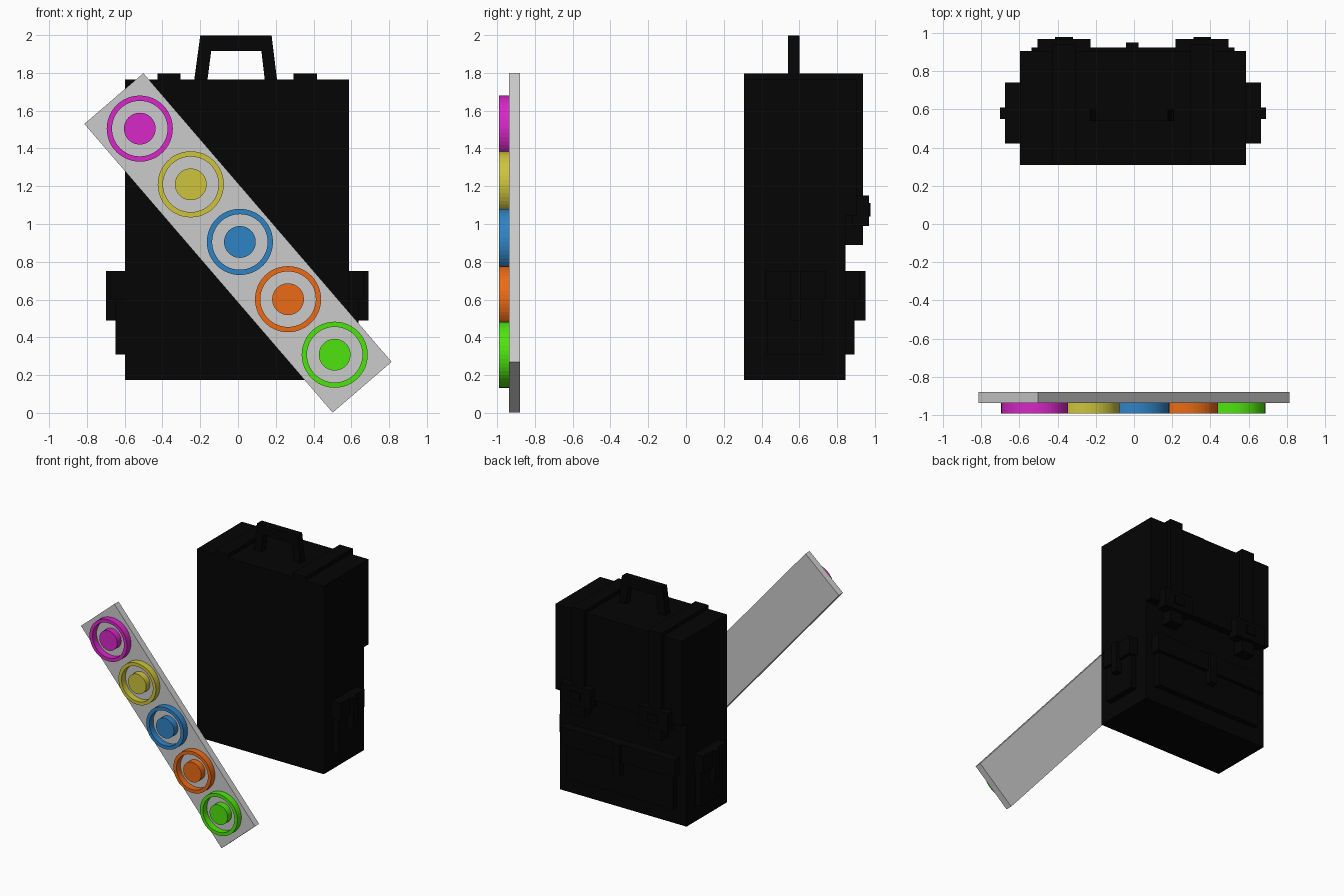
import bpy, bmesh, math
from mathutils import Vector

if "Cube" in bpy.data.objects:
    bpy.data.objects.remove(bpy.data.objects["Cube"])

CX = -0.005          # the backpack's own centre line
SIDES = 48


def lin(r, g, b):
    return tuple((c / 255) ** 2.2 for c in (r, g, b)) + (1.0,)


def material(name, rgb):
    m = bpy.data.materials.new(name)
    m.diffuse_color = lin(*rgb)
    m.use_nodes = True
    m.node_tree.nodes["Principled BSDF"].inputs["Base Color"].default_value = m.diffuse_color
    return m


def finish(name, bm, mat=None):
    bmesh.ops.recalc_face_normals(bm, faces=bm.faces)
    me = bpy.data.meshes.new(name)
    bm.to_mesh(me)
    bm.free()
    ob = bpy.data.objects.new(name, me)
    bpy.context.collection.objects.link(ob)
    if mat:
        me.materials.append(mat)
    return ob


def box(name, x, y, z, mat=None):
    """Box from (low, high) ranges on each axis."""
    bm = bmesh.new()
    bmesh.ops.create_cube(bm, size=1)
    for v in bm.verts:
        v.co = Vector([(r[0] + r[1]) / 2 + c * (r[1] - r[0])
                       for c, r in zip(v.co, (x, y, z))])
    return finish(name, bm, mat)


def prism(name, profile, y0, y1, mat=None):
    """Extrude an (x, z) outline along y."""
    bm = bmesh.new()
    face = bm.faces.new([bm.verts.new((x, y0, z)) for x, z in profile])
    ext = bmesh.ops.extrude_face_region(bm, geom=[face])
    for v in ext["geom"]:
        if isinstance(v, bmesh.types.BMVert):
            v.co.y = y1
    return finish(name, bm, mat)


def circle(cx, cz, r):
    return [(cx + r * math.cos(2 * math.pi * i / SIDES),
             cz + r * math.sin(2 * math.pi * i / SIDES)) for i in range(SIDES)]


def ring(name, cx, cz, r_out, r_in, y0, y1, mat):
    """Square-section ring around the y axis."""
    bm = bmesh.new()
    loops = [[bm.verts.new((x, y, z)) for x, z in circle(cx, cz, r)]
             for r, y in ((r_out, y0), (r_out, y1), (r_in, y1), (r_in, y0))]
    for a in range(4):
        p, q = loops[a], loops[(a + 1) % 4]
        for i in range(SIDES):
            j = (i + 1) % SIDES
            bm.faces.new((p[i], p[j], q[j], q[i]))
    return finish(name, bm, mat)


# Slanted board
board = box("board", (-1.008, 1.008), (-0.028, 0.028), (-0.206, 0.206))
board.location = (0, -0.908, 0.90)
board.rotation_euler = (0, math.radians(49.3), 0)

# Coloured badges: an outer ring and a centre disc each
badges = [("pink", -0.52, 1.505, (214, 43, 198)),
          ("yellow", -0.25, 1.21, (204, 194, 62)),
          ("blue", 0.01, 0.905, (50, 130, 195)),
          ("orange", 0.265, 0.602, (235, 107, 28)),
          ("green", 0.512, 0.308, (79, 228, 22))]
for name, x, z, rgb in badges:
    mat = material(name, rgb)
    ring(name + "_ring", x, z, 0.175, 0.147, -0.936, -0.99, mat)
    prism(name + "_disc", circle(x, z, 0.084), -0.936, -0.99, mat)

# Backpack body and front flap (the pack opens towards +y)
black = material("black", (13, 13, 13))
box("pack_body", (CX - 0.592, CX + 0.592), (0.308, 0.845), (0.175, 1.765), black)
box("pack_flap", (CX - 0.592, CX + 0.592), (0.845, 0.905), (1.045, 1.765), black)

# Carry handle
prism("handle", [(-0.232, 1.76), (-0.2, 1.997), (0.178, 1.997), (0.207, 1.76),
                 (0.142, 1.76), (0.124, 1.915), (-0.142, 1.915), (-0.162, 1.76)],
      0.54, 0.602, black)

# Back pocket with lid and clasp
box("back_pocket", (CX - 0.5, CX + 0.5), (0.84, 0.892), (0.31, 0.70), black)
box("back_pocket_lid", (CX - 0.53, CX + 0.53), (0.84, 0.922), (0.60, 0.75), black)
box("back_pocket_clasp", (CX - 0.036, CX + 0.028), (0.88, 0.95), (0.488, 0.75), black)

for s, side in ((-1, "left"), (1, "right")):
    def span(a, b):
        return tuple(sorted((CX + s * a, CX + s * b)))

    # Straps over the top and down the flap, with tail and buckle
    box(side + "_strap_top", span(0.3, 0.422), (0.308, 0.938), (1.76, 1.798), black)
    box(side + "_strap_drop", span(0.3, 0.422), (0.90, 0.938), (1.06, 1.765), black)
    box(side + "_strap_tail", span(0.3, 0.422), (0.84, 0.938), (0.89, 1.05), black)
    box(side + "_buckle", span(0.222, 0.5), (0.88, 0.968), (0.99, 1.152), black)
    box(side + "_buckle_bar", span(0.315, 0.407), (0.96, 0.978), (1.04, 1.11), black)

    # Side pocket with lid and clasp
    box(side + "_pocket", span(0.585, 0.643), (0.43, 0.725), (0.31, 0.70), black)
    box(side + "_pocket_lid", span(0.585, 0.67), (0.42, 0.74), (0.60, 0.75), black)
    box(side + "_pocket_clasp", span(0.63, 0.695), (0.55, 0.61), (0.488, 0.75), black)
